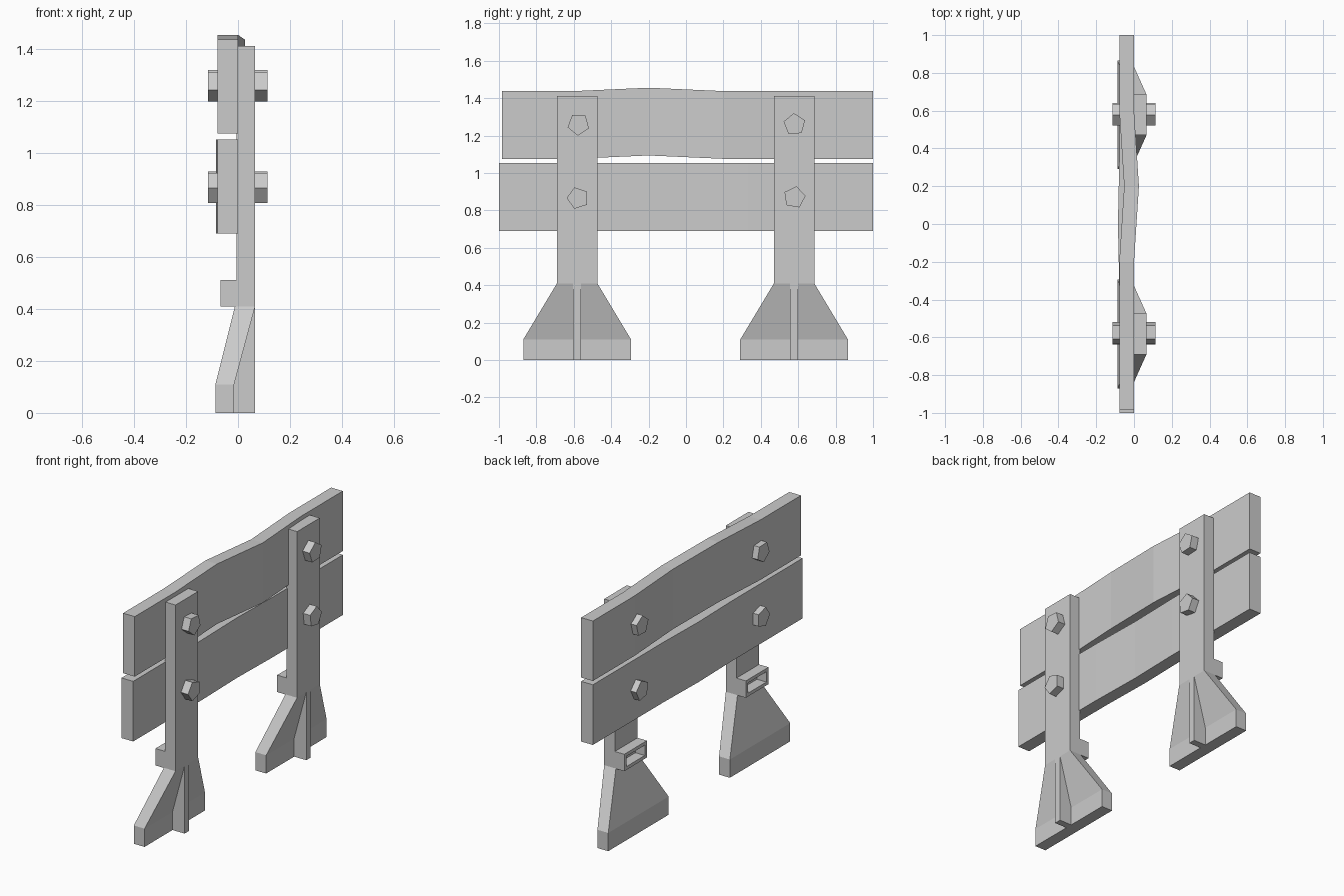
import bpy, bmesh, math

if "Cube" in bpy.data.objects:
    bpy.data.objects.remove(bpy.data.objects["Cube"])


def loft(name, rings):
    """Solid skin through matching cross-section rings, capped at both ends."""
    bm = bmesh.new()
    loops = [[bm.verts.new(p) for p in ring] for ring in rings]
    n = len(loops[0])
    for a, b in zip(loops, loops[1:]):
        for i in range(n):
            j = (i + 1) % n
            bm.faces.new((a[i], a[j], b[j], b[i]))
    bm.faces.new(loops[0])
    bm.faces.new(loops[-1])
    bmesh.ops.recalc_face_normals(bm, faces=bm.faces)
    mesh = bpy.data.meshes.new(name)
    bm.to_mesh(mesh)
    bm.free()
    obj = bpy.data.objects.new(name, mesh)
    bpy.context.collection.objects.link(obj)
    return obj


def rect_xy(x0, x1, y0, y1, z):
    return [(x0, y0, z), (x1, y0, z), (x1, y1, z), (x0, y1, z)]


def box(name, x0, x1, y0, y1, z0, z1):
    return loft(name, [rect_xy(x0, x1, y0, y1, z0), rect_xy(x0, x1, y0, y1, z1)])


def plank(name, z0, z1, stations):
    """Board along y; each station is (y, shift in x, shift in z)."""
    loft(name, [[(-0.078 + dx, y, z0 + dz), (dx, y, z0 + dz),
                 (dx, y, z1 + dz), (-0.078 + dx, y, z1 + dz)]
                for y, dx, dz in stations])


# Warped boards
plank("upper_plank", 1.076, 1.438,
      [(-0.985, 0, 0), (-0.6, 0, 0), (-0.2, 0, 0.018),
       (0.2, 0.026, 0), (0.6, 0, 0), (1, 0, 0)])
plank("lower_plank", 0.69, 1.053,
      [(-1, 0, 0), (-0.33, 0, 0), (0, -0.007, 0), (0.33, 0, 0), (1, 0, 0)])

for side, yc in (("left", -0.582), ("right", 0.578)):
    h = 0.108
    # Upright and its flared, slanted foot
    box(side + "_post", -0.005, 0.066, yc - h, yc + h, 0.41, 1.413)
    loft(side + "_foot", [
        rect_xy(-0.087, -0.015, yc - 0.288, yc + 0.288, 0),
        rect_xy(-0.087, -0.015, yc - 0.288, yc + 0.288, 0.11),
        rect_xy(-0.012, 0.066, yc - h, yc + h, 0.41)])
    # Front rib on the foot
    loft(side + "_foot_rib", [[(-0.02, y, 0), (0.066, y, 0), (0.066, y, 0.41),
                               (0.05, y, 0.41), (-0.02, y, 0.11)]
                              for y in (yc - 0.021, yc + 0.021)])
    # Hollow bracket behind the post
    w = 0.02
    outer, inner = ([[(x, yc + sy * (h - t), 0.46 + sz * (0.051 - t))
                      for sy, sz in ((-1, -1), (1, -1), (1, 1), (-1, 1))]
                     for x in (-0.068, -0.005)] for t in (0, w))
    for i, part in enumerate(("bottom", "end_a", "top", "end_b")):
        j = (i + 1) % 4
        loft(f"{side}_bracket_{part}", [
            [outer[k][i], outer[k][j], inner[k][j], inner[k][i]] for k in (0, 1)])

# Five-sided bolts through post and boards
for y, z, deg in ((-0.575, 1.26, 267), (0.58, 1.26, 93),
                  (-0.578, 0.866, 180), (0.58, 0.87, 80)):
    angles = [math.radians(deg + 72 * i) for i in range(5)]
    loft("bolt", [[(x, y + 0.06 * math.cos(a), z + 0.06 * math.sin(a))
                   for a in angles] for x in (-0.115, 0.113)])
